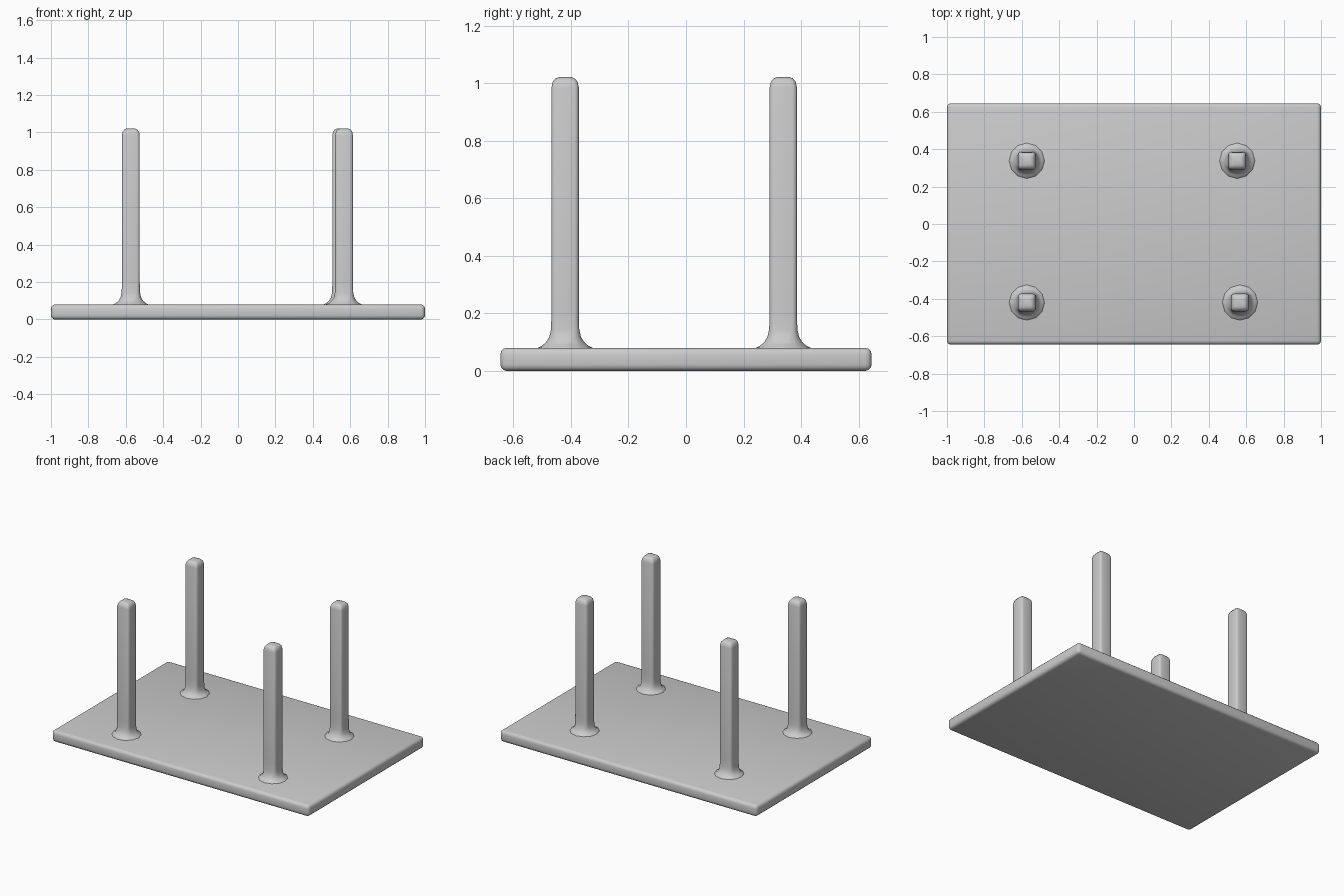
import bpy, bmesh, math

if "Cube" in bpy.data.objects:
    bpy.data.objects.remove(bpy.data.objects["Cube"])

grey = bpy.data.materials.new("plain grey")
grey.diffuse_color = (0.6, 0.6, 0.6, 1)
grey.use_nodes = True
grey.node_tree.nodes["Principled BSDF"].inputs["Base Color"].default_value = grey.diffuse_color


def finish(name, bm, angle):
    bmesh.ops.recalc_face_normals(bm, faces=bm.faces)
    mesh = bpy.data.meshes.new(name)
    bm.to_mesh(mesh)
    bm.free()
    obj = bpy.data.objects.new(name, mesh)
    bpy.context.collection.objects.link(obj)
    mesh.materials.append(grey)
    bpy.ops.object.select_all(action='DESELECT')
    obj.select_set(True)
    bpy.context.view_layer.objects.active = obj
    bpy.ops.object.shade_smooth_by_angle(angle=math.radians(angle))
    return obj


# Tabletop: flat slab with softened edges
bm = bmesh.new()
bmesh.ops.create_cube(bm, size=1)
for v in bm.verts:
    v.co = (v.co.x * 2.0, v.co.y * 1.29, v.co.z * 0.08 + 0.04)
bmesh.ops.bevel(bm, geom=bm.edges[:], offset=0.022, segments=3,
                profile=0.5, affect='EDGES')
finish("tabletop", bm, 40)


def section(half, roundness):
    """Rounded square ring; roundness 1 gives a circle."""
    r = half * roundness
    c = half - r
    points = []
    for quarter in range(4):
        a0 = quarter * math.pi / 2
        cx = c * (1 if quarter in (0, 3) else -1)
        cy = c * (1 if quarter in (0, 1) else -1)
        for k in range(4):
            a = a0 + k * math.pi / 6 * 0.98 + 0.015
            points.append((cx + r * math.cos(a), cy + r * math.sin(a)))
    return points


# Leg profile: height, half width, corner roundness
PROFILE = [(0.070, 0.100, 1.0), (0.081, 0.094, 1.0), (0.088, 0.080, 0.95),
           (0.100, 0.066, 0.80), (0.118, 0.055, 0.60), (0.145, 0.049, 0.40),
           (0.200, 0.0475, 0.34), (0.985, 0.0475, 0.34), (1.005, 0.043, 0.38),
           (1.016, 0.034, 0.45), (1.021, 0.022, 0.50)]


def leg(name, x, y):
    bm = bmesh.new()
    rings = [[bm.verts.new((x + px, y + py, z)) for px, py in section(h, r)]
             for z, h, r in PROFILE]
    n = len(rings[0])
    for low, high in zip(rings, rings[1:]):
        for i in range(n):
            j = (i + 1) % n
            bm.faces.new((low[i], low[j], high[j], high[i]))
    bm.faces.new(rings[0])
    bm.faces.new(rings[-1])
    finish(name, bm, 45)


# Four legs, each with a flared foot on the slab
leg("front_left_leg", -0.573, -0.42)
leg("front_right_leg", 0.567, -0.42)
leg("back_left_leg", -0.573, 0.338)
leg("back_right_leg", 0.552, 0.338)
